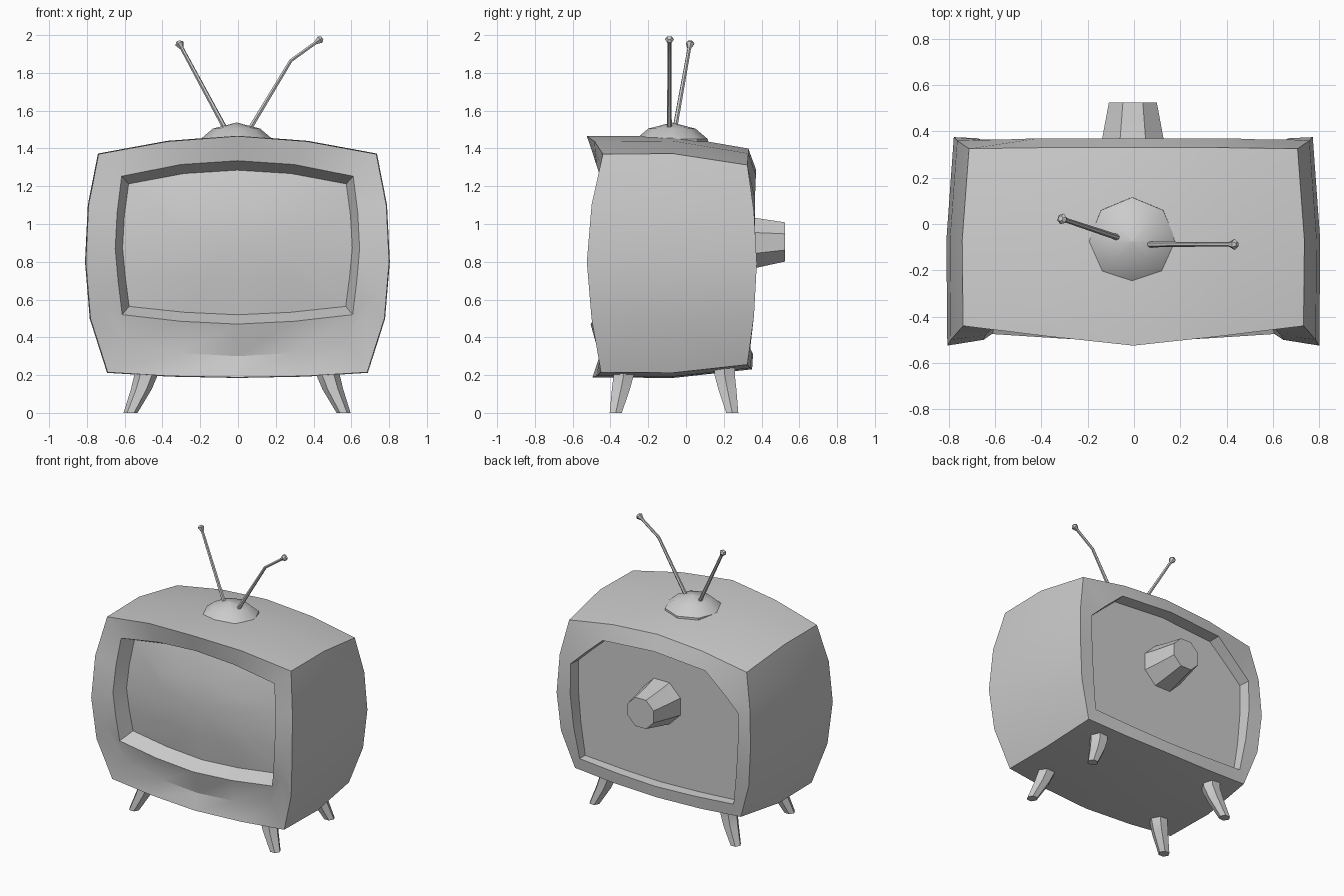
import bpy
import math
from mathutils import Vector

if "Cube" in bpy.data.objects:
    bpy.data.objects.remove(bpy.data.objects["Cube"])


def loft(name, rings, angle=30):
    """Skin a list of rings; a one-point ring closes the end as a fan."""
    verts, faces, starts = [], [], []
    for r in rings:
        starts.append(len(verts))
        verts += [tuple(p) for p in r]
    for k in range(len(rings) - 1):
        na, nb = len(rings[k]), len(rings[k + 1])
        a, b, n = starts[k], starts[k + 1], max(na, nb)
        for i in range(n):
            j = (i + 1) % n
            if na == 1:
                faces.append((a, b + j, b + i))
            elif nb == 1:
                faces.append((a + i, a + j, b))
            else:
                faces.append((a + i, a + j, b + j, b + i))
    me = bpy.data.meshes.new(name)
    me.from_pydata(verts, [], faces)
    ob = bpy.data.objects.new(name, me)
    bpy.context.collection.objects.link(ob)
    bpy.ops.object.select_all(action='DESELECT')
    bpy.context.view_layer.objects.active = ob
    ob.select_set(True)
    bpy.ops.object.shade_smooth_by_angle(angle=math.radians(angle))
    return ob


def ring(half, ys, sx=1.0, sz=1.0, zc=0.81, dz=0.0, dy=0.0):
    """Mirror a half outline (top centre, right side, bottom centre) into a loop."""
    pts = [Vector((x * sx - 0.003, y + dy, zc + (z - zc) * sz + dz))
           for (x, z), y in zip(half, ys)]
    left = [Vector((-p.x - 0.006, p.y, p.z)) for p in pts[-2:0:-1]]
    return pts + left


def tube(name, path, radii, sides, axis=None, turn=0.0, angle=40):
    """Round skin along a path; closed with a centre point at both ends."""
    path = [Vector(p) for p in path]
    rings = [[path[0]]]
    for k, (p, r) in enumerate(zip(path, radii)):
        t = Vector(axis) if axis else path[min(k + 1, len(path) - 1)] - path[max(k - 1, 0)]
        m = t.to_track_quat('Z', 'Y').to_matrix()
        rings.append([p + m @ Vector((r * math.cos(turn + 2 * math.pi * i / sides),
                                      r * math.sin(turn + 2 * math.pi * i / sides), 0))
                      for i in range(sides)])
    rings.append([path[-1]])
    return loft(name, rings, angle)


# Half outlines (x, z) and their depths
outline = [(0, 1.465), (.37, 1.437), (.735, 1.37), (.788, 1.1), (.803, .8),
           (.778, .5), (.687, .215), (.36, .195), (0, .188)]
outline_y = [-.525, -.485, -.44, -.5, -.525, -.5, -.45, -.475, -.495]
back_y = [.33, .33, .325, .36, .375, .36, .325, .34, .35]
opening = [(0, 1.335), (.3, 1.315), (.613, 1.253), (.637, 1.06), (.647, .87),
           (.632, .7), (.61, .52), (.3, .485), (0, .47)]
opening_y = [-.48, -.475, -.455, -.48, -.5, -.49, -.475, -.495, -.505]
recess = [(0, 1.29), (.41, 1.26), (.55, 1.135), (.67, 1.02), (.67, .8),
          (.65, .57), (.615, .34), (.3, .32), (0, .31)]
recess_y = [.37, .37, .365, .365, .37, .36, .34, .35, .355]

# Middle of the front frame, dipping to the sloped apron under the screen
apron = [((a[0] + b[0]) / 2, (a[1] + b[1]) / 2) for a, b in zip(outline, opening)]
apron_y = [(a + b) / 2 for a, b in zip(outline_y, opening_y)]
apron[6:] = [(.575, .365), (.3, .317), (0, .3)]
apron_y[6:] = [-.44, -.452, -.458]

screen_edge = ring(opening, opening_y, .94, .885, .9, dy=.1)
panel_edge = ring(recess, [.285] * 9, .99, .99)

# Cabinet: recessed mouth, front frame, case and back recess
loft("cabinet", [
    screen_edge,
    ring(opening, opening_y),
    ring(apron, apron_y),
    ring(outline, outline_y),
    ring(outline, [-.07] * 9, 1.005, 1.005),
    ring(outline, back_y, .965, .915, dz=-.01),
    ring(recess, recess_y),
    panel_edge], 28)

# Bulging screen and flat back panel
inner = ring(opening, [-.425] * 9, .5, .47, .9)
loft("screen", [[(0, -.44, .9)], inner, screen_edge])
loft("back_panel", [panel_edge, [(0, .285, .8)]])

# Tube housing on the back
tube("tube_housing", [(-.005, .27, .9), (-.005, .375, .9), (-.005, .525, .905)],
     [.165, .142, .112], 8, axis=(0, 1, 0), turn=math.pi / 8)

# Four splayed, bent legs
for side, sname in ((-1, "left"), (1, "right")):
    for y0, y1, fname in ((-.33, -.372, "front"), (.205, .245, "back")):
        path = [(side * x - .005, y0 + (y1 - y0) * t, z)
                for x, t, z in ((.564, 1, 0), (.507, .35, .125), (.482, 0, .2), (.478, 0, .26))]
        tube(f"{fname}_{sname}_leg", path, [.037, .055, .062, .064], 6, axis=(0, 0, 1))

# Antenna base dome
tube("antenna_base", [(-.008, -.075, z) for z in (1.4, 1.45, 1.505, 1.537)],
     [.192, .19, .125, .001], 8, axis=(0, 0, 1))


# Antenna rods with flared knobs
def antenna(name, path):
    path = [Vector(p) for p in path]
    d = (path[-1] - path[-2]).normalized()
    tube(name + "_rod", path, [.013] + [.010] * (len(path) - 1), 6)
    tip = path[-1]
    tube(name + "_knob", [tip - d * .02, tip + d * .012, tip + d * .026],
         [.009, .024, .012], 6, axis=d)


antenna("left_antenna", [(-.065, -.06, 1.5), (-.305, .02, 1.945)])
antenna("right_antenna", [(.06, -.088, 1.5), (.28, -.088, 1.865), (.425, -.088, 1.97)])
